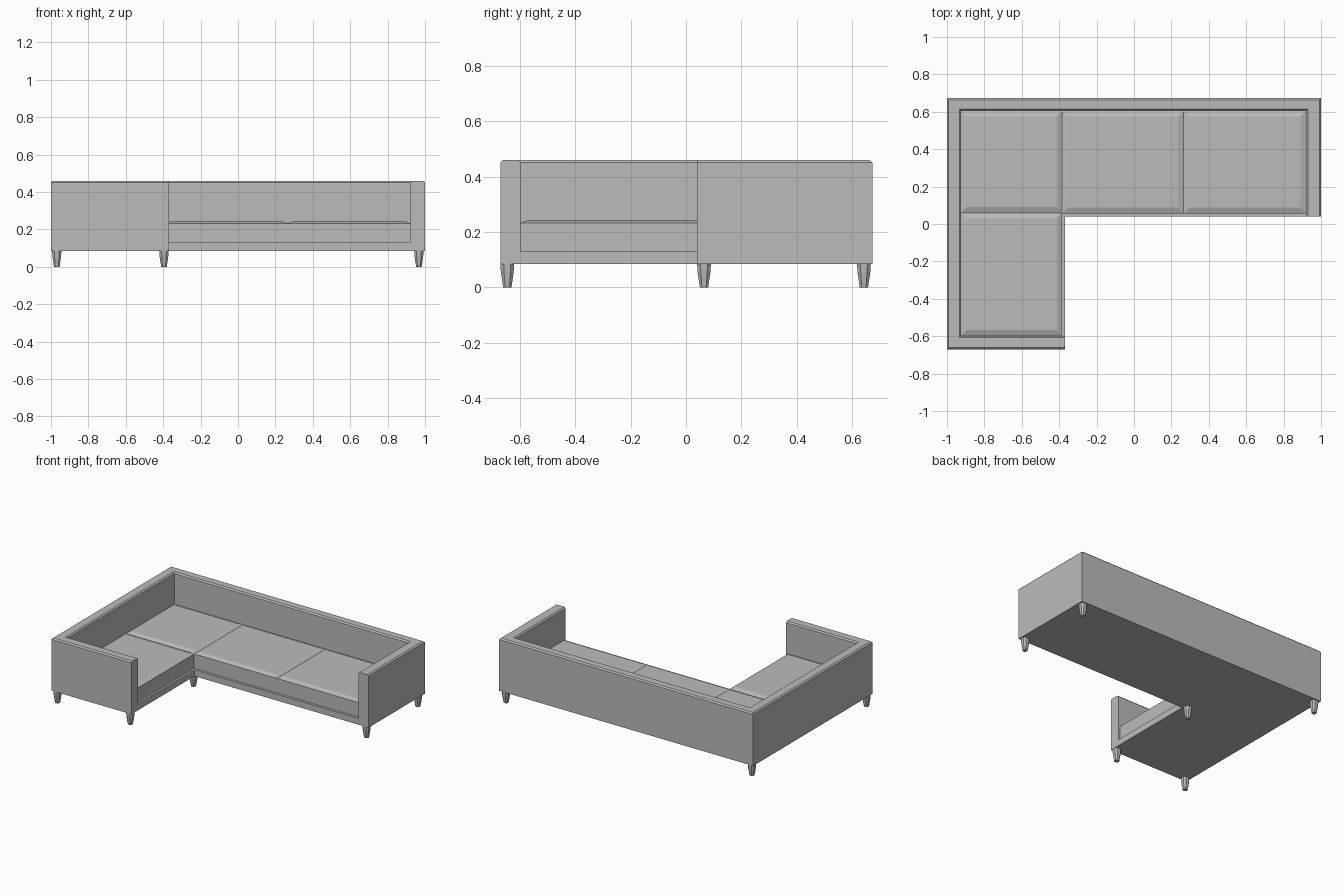
import bpy, bmesh

if "Cube" in bpy.data.objects:
    bpy.data.objects.remove(bpy.data.objects["Cube"])

grey = bpy.data.materials.new("grey fabric")
grey.diffuse_color = (0.5, 0.5, 0.5, 1)
grey.use_nodes = True
grey.node_tree.nodes["Principled BSDF"].inputs["Base Color"].default_value = grey.diffuse_color


def finish(bm, name):
    bmesh.ops.recalc_face_normals(bm, faces=bm.faces)
    mesh = bpy.data.meshes.new(name)
    bm.to_mesh(mesh)
    bm.free()
    mesh.materials.append(grey)
    ob = bpy.data.objects.new(name, mesh)
    bpy.context.collection.objects.link(ob)
    return ob


def stack(name, rings):
    """Closed solid through rings of points with equal counts."""
    bm = bmesh.new()
    loops = [[bm.verts.new(p) for p in r] for r in rings]
    n = len(loops[0])
    for a, b in zip(loops, loops[1:]):
        for i in range(n):
            j = (i + 1) % n
            bm.faces.new((a[i], a[j], b[j], b[i]))
    bm.faces.new(loops[0][::-1])
    bm.faces.new(loops[-1])
    return finish(bm, name)


# Frame: L-shaped base rail with back and arms as one body
wall = [(-0.37, -0.67), (-1, -0.67), (-1, 0.673), (1, 0.673), (1, 0.04),
        (0.92, 0.04), (0.92, 0.605), (-0.925, 0.605), (-0.925, -0.598), (-0.37, -0.598)]
pts = wall + [(-0.37, 0.04)]
outer = [0, 1, 2, 3, 4, 5, 10, 9]
seat = [5, 6, 7, 8, 9, 10]
bm = bmesh.new()
low = {i: bm.verts.new((*pts[i], 0.085)) for i in outer}
mid = [bm.verts.new((*p, 0.13)) for p in pts]
top = [bm.verts.new((*p, 0.46)) for p in wall]
bm.faces.new([low[i] for i in outer])
for a, b in zip(outer, outer[1:] + outer[:1]):
    bm.faces.new((low[a], low[b], mid[b], mid[a]))
bm.faces.new([mid[i] for i in seat])
for i in range(10):
    j = (i + 1) % 10
    bm.faces.new((mid[i], mid[j], top[j], top[i]))
bm.faces.new(top)
bmesh.ops.recalc_face_normals(bm, faces=bm.faces)
# Chamfer the long top edges, leaving the arm ends flat
rim = [bm.edges.get((top[i], top[(i + 1) % 10])) for i in range(10) if i not in (4, 9)]
bmesh.ops.bevel(bm, geom=rim, offset=0.009, segments=1, affect='EDGES', profile=0.5)
finish(bm, "sofa_frame")


# Seat cushions with shallow sloped borders
def rect(x0, x1, y0, y1, z, d=0.0):
    return [(x0 + d, y0 + d, z), (x1 - d, y0 + d, z), (x1 - d, y1 - d, z), (x0 + d, y1 - d, z)]


for name, box in {
    "corner_cushion": (-0.924, -0.385, 0.06, 0.604),
    "middle_cushion": (-0.385, 0.265, 0.057, 0.604),
    "right_cushion": (0.265, 0.919, 0.057, 0.604),
    "chaise_cushion": (-0.924, -0.385, -0.597, 0.06),
}.items():
    stack(name, [rect(*box, 0.13), rect(*box, 0.233), rect(*box, 0.244, 0.03)])


# Legs: square with cut corners, straight collar then taper
def octagon(cx, cy, h, z):
    c = h * 0.5
    return [(cx + x, cy + y, z) for x, y in
            ((h, -c), (h, c), (c, h), (-c, h), (-h, c), (-h, -c), (-c, -h), (c, -h))]


for k, (x, y) in enumerate([(-0.969, -0.645), (-0.396, -0.645), (-0.396, 0.065),
                            (0.967, 0.065), (0.967, 0.642), (-0.969, 0.642)]):
    stack(f"leg_{k + 1}", [octagon(x, y, 0.015, 0), octagon(x, y, 0.023, 0.055),
                           octagon(x, y, 0.025, 0.086)])
